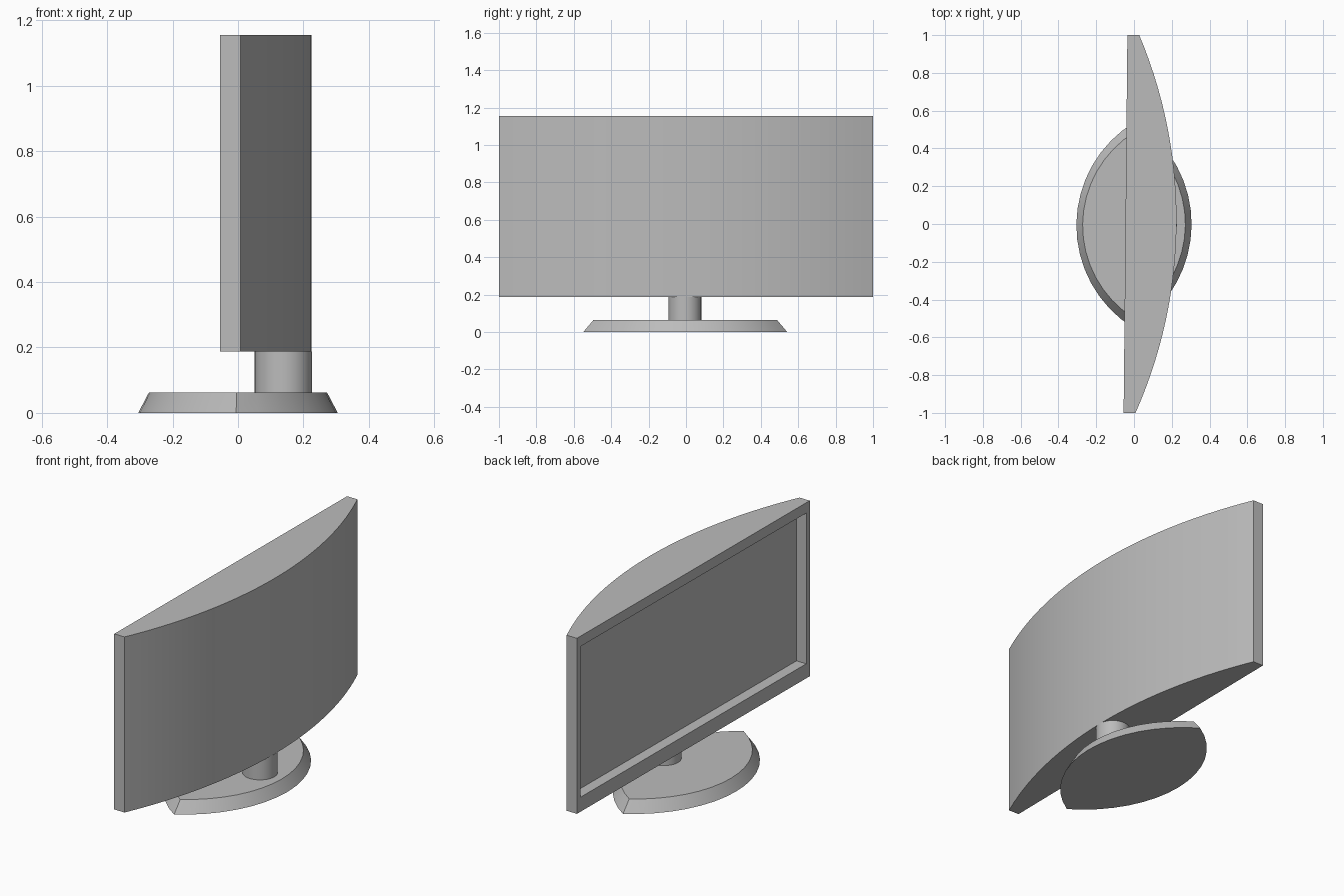
import bpy, bmesh, math
from mathutils import Vector

cube = bpy.data.objects.get("Cube")
if cube:
    bpy.data.objects.remove(cube, do_unlink=True)

# One plain grey for the whole model
GREY = (0.5, 0.5, 0.5, 1)
grey = bpy.data.materials.new("plain grey")
grey.use_nodes = True
grey.diffuse_color = GREY
grey.node_tree.nodes["Principled BSDF"].inputs["Base Color"].default_value = GREY

TILT = -0.01  # slight turn about z shared by the screen and base


def finish(bm, name, turn=0.0):
    bmesh.ops.recalc_face_normals(bm, faces=bm.faces[:])
    mesh = bpy.data.meshes.new(name)
    bm.to_mesh(mesh)
    bm.free()
    mesh.materials.append(grey)
    ob = bpy.data.objects.new(name, mesh)
    bpy.context.collection.objects.link(ob)
    ob.rotation_euler.z = turn
    bpy.ops.object.select_all(action='DESELECT')
    ob.select_set(True)
    bpy.context.view_layer.objects.active = ob
    bpy.ops.object.shade_smooth_by_angle(angle=math.radians(25))
    return ob


def arc(bulge, half, steps):
    """Points of a circular arc over y = -half..half that rises to x = bulge."""
    radius = (bulge ** 2 + half ** 2) / (2 * bulge)
    sweep = math.asin(half / radius)
    angles = [sweep * (2 * i / steps - 1) for i in range(steps + 1)]
    return [(radius * math.cos(a) - radius + bulge, radius * math.sin(a)) for a in angles]


def loft(bm, lower, upper):
    """Closed solid between two matching rings of points."""
    a, b = ([bm.verts.new(p) for p in ring] for ring in (lower, upper))
    n = len(a)
    sides = [bm.faces.new((a[i], a[(i + 1) % n], b[(i + 1) % n], b[i])) for i in range(n)]
    bm.faces.new(a[::-1])
    bm.faces.new(b)
    return sides


# Screen housing: flat front, bowed back
BOTTOM, TOP, FRONT = 0.187, 1.155, -0.045
outline = [(x + 0.018, y) for x, y in arc(0.207, 1.0, 28)]
outline += [(FRONT, 1.0), (FRONT, -1.0)]
bm = bmesh.new()
sides = loft(bm, [(x, y, BOTTOM) for x, y in outline], [(x, y, TOP) for x, y in outline])
bmesh.ops.recalc_face_normals(bm, faces=bm.faces[:])

# Recessed display with a wider bezel above and below
panel = sides[-2]
bmesh.ops.inset_region(bm, faces=[panel], thickness=0.03, use_even_offset=True)
for v in panel.verts:
    v.co.z += -0.027 if v.co.z > 0.6 else 0.05
bmesh.ops.inset_region(bm, faces=[panel], thickness=0.0)
bmesh.ops.translate(bm, verts=panel.verts[:], vec=Vector((0.06, 0, 0)))
finish(bm, "screen_housing", TILT)


# Lens-shaped base with sloping sides
def lens(bulge, half, z):
    side = arc(bulge, half, 16)[:-1]
    return [(x, y - 0.004, z) for x, y in side] + [(-x, -y - 0.004, z) for x, y in side]


bm = bmesh.new()
loft(bm, lens(0.305, 0.545, 0), lens(0.272, 0.492, 0.063))
finish(bm, "base", TILT)

# Round neck
bm = bmesh.new()
bmesh.ops.create_cone(bm, cap_ends=True, segments=32, radius1=0.088, radius2=0.088, depth=0.124)
bmesh.ops.translate(bm, verts=bm.verts[:], vec=Vector((0.139, -0.006, 0.125)))
finish(bm, "neck")
